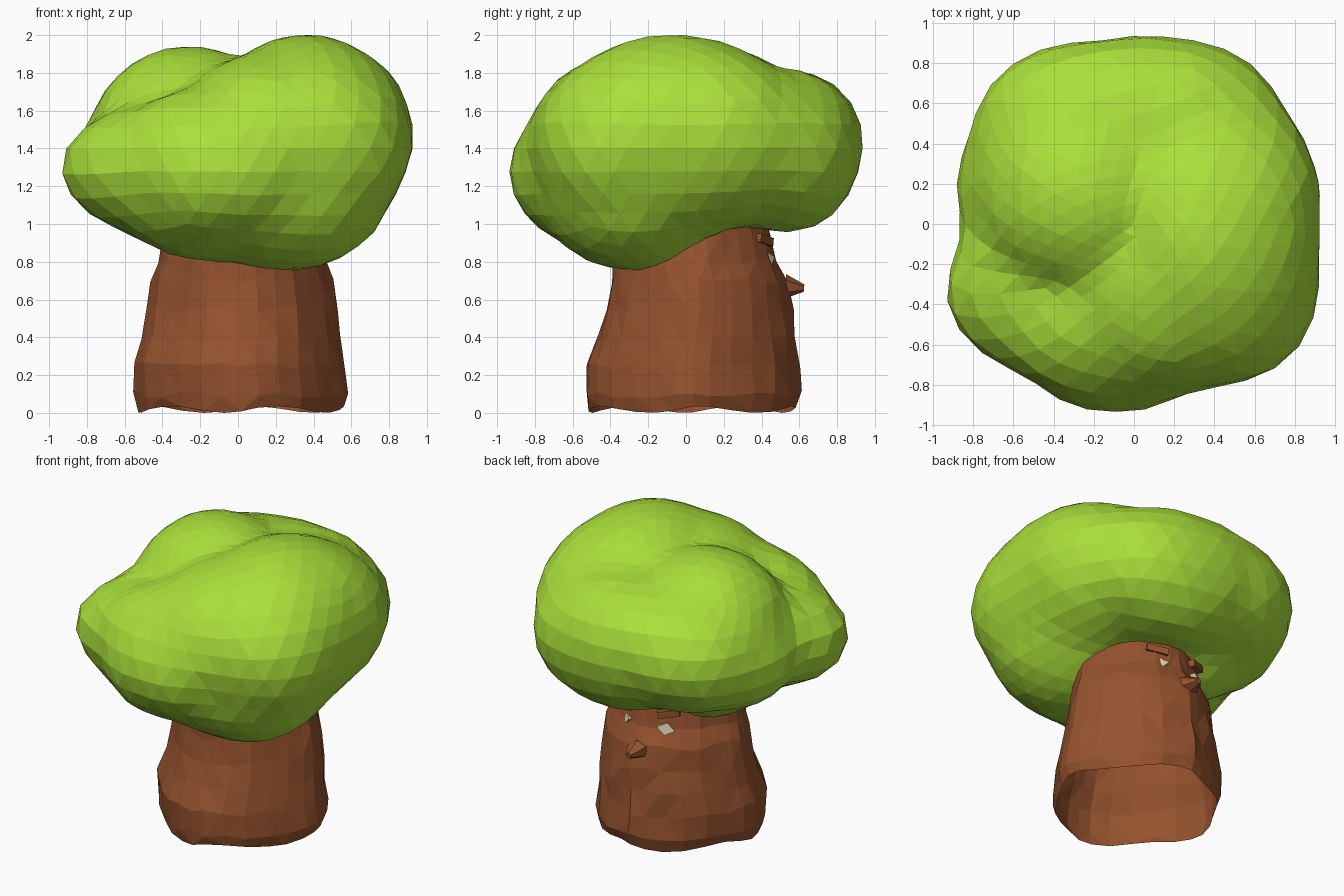
import bpy, bmesh, math, random
from mathutils import Vector, Matrix, Euler

if "Cube" in bpy.data.objects:
    bpy.data.objects.remove(bpy.data.objects["Cube"])

random.seed(4)


def material(name, rgb):
    m = bpy.data.materials.new(name)
    m.diffuse_color = (*rgb, 1)
    m.use_nodes = True
    m.node_tree.nodes["Principled BSDF"].inputs["Base Color"].default_value = m.diffuse_color
    return m


LEAF = material("leaf_green", (0.40, 0.74, 0.042))
BARK = material("bark_brown", (0.30, 0.085, 0.027))
CREAM = material("eye_cream", (0.72, 0.62, 0.42))


def add_object(name, bm, mat):
    bmesh.ops.recalc_face_normals(bm, faces=bm.faces[:])
    me = bpy.data.meshes.new(name)
    bm.to_mesh(me)
    bm.free()
    me.materials.append(mat)
    ob = bpy.data.objects.new(name, me)
    bpy.context.collection.objects.link(ob)
    return ob


# Canopy: one skin blended over overlapping leaf lobes (centre, radii)
LOBES = [
    ((0.37, -0.05, 1.46), (0.54, 0.70, 0.54)),    # main crown
    ((0.15, -0.28, 1.42), (0.50, 0.55, 0.47)),    # crown front
    ((0.47, -0.33, 1.42), (0.44, 0.46, 0.42)),    # front right
    ((-0.48, -0.32, 1.29), (0.45, 0.40, 0.33)),   # low front left
    ((-0.20, -0.48, 1.39), (0.44, 0.36, 0.32)),   # front shelf
    ((-0.25, 0.15, 1.45), (0.51, 0.51, 0.49)),    # upper left
    ((-0.50, 0.20, 1.31), (0.37, 0.45, 0.29)),    # left
    ((0.15, 0.51, 1.385), (0.60, 0.43, 0.44)),    # back
    ((-0.12, 0.58, 1.50), (0.48, 0.34, 0.30)),    # upper back
    ((-0.30, 0.45, 1.40), (0.49, 0.44, 0.38)),    # back left
    ((0.24, -0.27, 1.12), (0.54, 0.47, 0.37)),    # front underside
    ((-0.18, -0.35, 1.14), (0.45, 0.42, 0.33)),   # front left underside
    ((-0.28, 0.18, 1.08), (0.32, 0.28, 0.22)),    # left underside
    ((-0.07, -0.52, 1.27), (0.48, 0.41, 0.36)),   # front
    ((0.50, 0.15, 1.45), (0.42, 0.50, 0.42)),     # right
]
CORE = Vector((0, 0, 1.4))


def far_hit(d, centre, radii):
    o = [(CORE[i] - centre[i]) / radii[i] for i in range(3)]
    v = [d[i] / radii[i] for i in range(3)]
    a = sum(k * k for k in v)
    b = sum(p * q for p, q in zip(o, v))
    disc = b * b - a * (sum(k * k for k in o) - 1)
    return max(0.0, (-b + math.sqrt(disc)) / a) if disc > 0 else 0.0


bm = bmesh.new()
bmesh.ops.create_icosphere(bm, subdivisions=4, radius=1)
for v in bm.verts:
    d = v.co.normalized()
    r = sum(far_hit(d, c, s) ** 30 for c, s in LOBES) ** (1 / 30)
    v.co = CORE + d * r * random.uniform(0.985, 1.015)
for _ in range(2):
    bmesh.ops.smooth_vert(bm, verts=bm.verts[:], factor=0.4,
                          use_axis_x=True, use_axis_y=True, use_axis_z=True)
LIMITS = [(-0.93, 0.925), (-0.935, 0.935), (0.755, 2.0)]
for i, (lo, hi) in enumerate(LIMITS):
    vals = [v.co[i] for v in bm.verts]
    a, b = min(vals), max(vals)
    for v in bm.verts:
        v.co[i] = lo + (v.co[i] - a) / (b - a) * (hi - lo)
add_object("canopy", bm, LEAF)

# Trunk: open tube lofted through rings (z, left, right, front, back)
RINGS = [
    (0.02, -0.53, 0.56, -0.51, 0.58),
    (0.10, -0.55, 0.58, -0.53, 0.61),
    (0.25, -0.55, 0.56, -0.53, 0.60),
    (0.40, -0.51, 0.545, -0.47, 0.58),
    (0.55, -0.48, 0.525, -0.42, 0.56),
    (0.70, -0.46, 0.50, -0.395, 0.54),
    (0.81, -0.42, 0.46, -0.39, 0.48),
    (0.93, -0.40, 0.43, -0.385, 0.455),
    (1.08, -0.38, 0.40, -0.36, 0.41),
]
SIDES = 28
ridge = [random.uniform(-0.02, 0.02) for _ in range(SIDES)]


def rounded(t):
    return math.copysign(abs(t) ** 1.22, t)     # circle drawn out to four roots


bm = bmesh.new()
loops = []
for k, (z, x0, x1, y0, y1) in enumerate(RINGS):
    loop = []
    for s in range(SIDES):
        a = 2 * math.pi * s / SIDES
        f = 1 + (ridge[s] if s % 7 else 0) + random.uniform(-0.012, 0.012)
        x = (x0 + x1) / 2 + (x1 - x0) / 2 * rounded(math.cos(a)) * f
        y = (y0 + y1) / 2 + (y1 - y0) / 2 * rounded(math.sin(a)) * f
        if 0.2 < z < 0.6 and y > 0.4:           # chevron folds of the beard
            y += 0.012 * math.sin(28 * (z - 0.5 * abs(x)))
        dz = 0.018 * math.sin(5 * a + 1) if k == 0 else random.uniform(-0.02, 0.02)
        loop.append(bm.verts.new((x, y, z + dz)))
    loops.append(loop)
for low, high in zip(loops, loops[1:]):
    for s in range(SIDES):
        n = (s + 1) % SIDES
        bm.faces.new((low[s], low[n], high[n], high[s]))
bmesh.ops.triangulate(bm, faces=bm.faces[:])
floor = min(v.co.z for v in bm.verts)
for v in bm.verts:
    v.co.z -= floor if v.co.z < 0.06 else 0
add_object("trunk", bm, BARK)


# Face on the back side: eyes and brows mirrored across x
def place(bm, loc, rot, scale):
    m = Matrix.LocRotScale(Vector(loc), Euler(rot), Vector(scale))
    bmesh.ops.transform(bm, matrix=m, verts=bm.verts[:])


for side, label in ((1, "right"), (-1, "left")):
    bm = bmesh.new()
    bmesh.ops.create_cone(bm, cap_ends=True, segments=4, radius1=1, radius2=0.9, depth=1)
    place(bm, (side * 0.145, 0.425, 0.81),
          (math.radians(-76), math.radians(side * 12), math.radians(-side * 30)),
          (0.065, 0.045, 0.04))
    add_object("eye_" + label, bm, CREAM)
    bm = bmesh.new()
    bmesh.ops.create_cube(bm, size=1)
    place(bm, (side * 0.15, 0.40, 0.915),
          (0, math.radians(-side * 10), math.radians(-side * 28)), (0.14, 0.07, 0.045))
    add_object("brow_" + label, bm, BARK)

# Nose: faceted wedge pointing backwards
bm = bmesh.new()
bmesh.ops.create_cone(bm, cap_ends=True, segments=6, radius1=1, radius2=0.3, depth=2)
place(bm, (0, 0.575, 0.665), (math.radians(-95), 0, 0), (0.075, 0.065, 0.05))
add_object("nose", bm, BARK)
